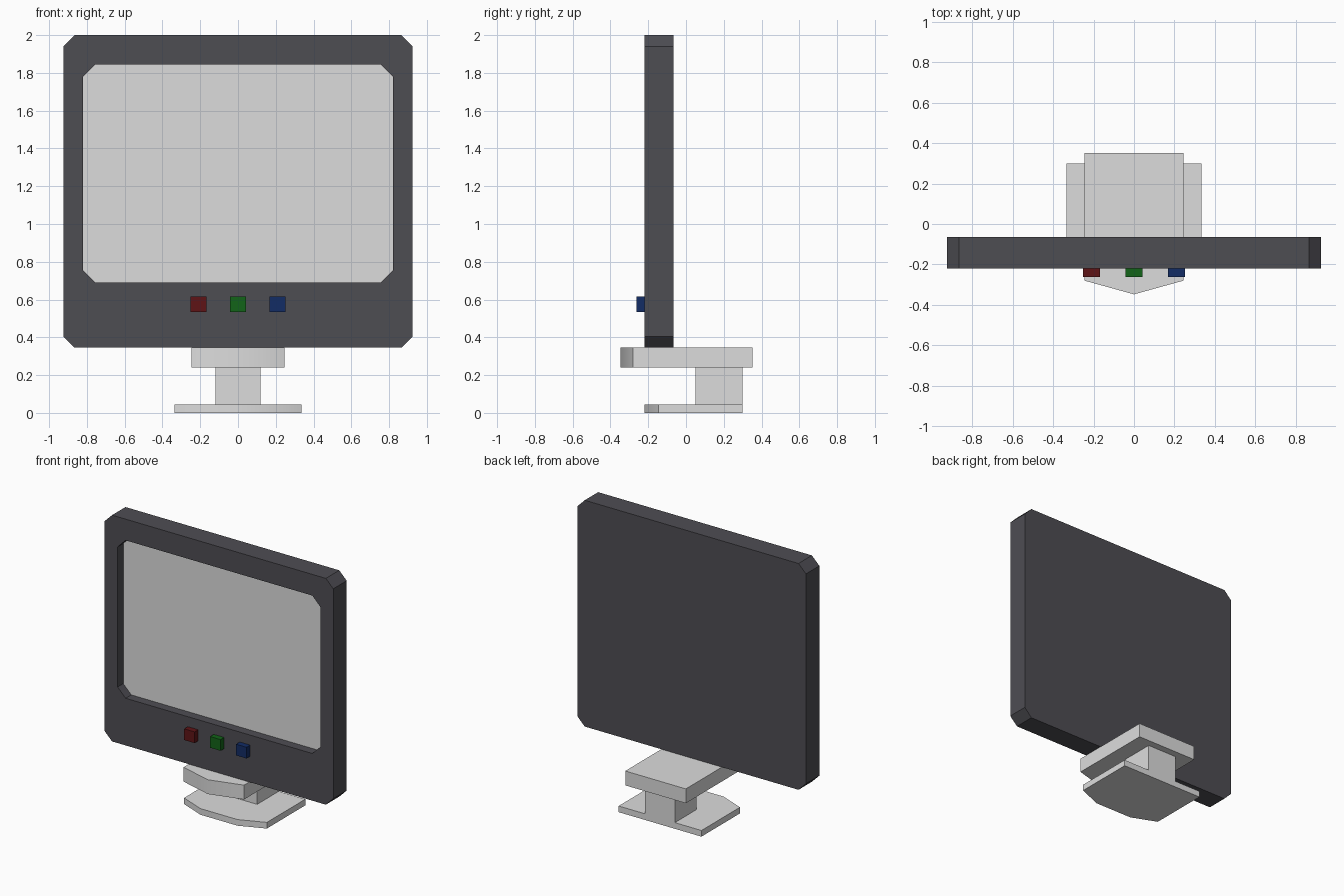
import bpy
import bmesh
from math import radians

cube = bpy.data.objects.get("Cube")
if cube:
    bpy.data.objects.remove(cube, do_unlink=True)


def material(name, rgb):
    mat = bpy.data.materials.new(name)
    mat.use_nodes = True
    mat.diffuse_color = (*rgb, 1)
    mat.node_tree.nodes["Principled BSDF"].inputs["Base Color"].default_value = (*rgb, 1)
    return mat


charcoal = material("charcoal plastic", (0.076, 0.074, 0.086))
grey = material("light grey", (0.72, 0.72, 0.72))
red = material("red", (0.112, 0.007, 0.008))
green = material("green", (0.006, 0.125, 0.009))
blue = material("blue", (0.006, 0.025, 0.13))


def finish(name, bm, *mats):
    bmesh.ops.recalc_face_normals(bm, faces=bm.faces)
    mesh = bpy.data.meshes.new(name)
    bm.to_mesh(mesh)
    bm.free()
    obj = bpy.data.objects.new(name, mesh)
    bpy.context.collection.objects.link(obj)
    for mat in mats:
        mesh.materials.append(mat)
    return obj


def slab(name, outline, z0, z1, mat):
    """Vertical prism over an (x, y) outline."""
    bm = bmesh.new()
    low, high = ([bm.verts.new((x, y, z)) for x, y in outline] for z in (z0, z1))
    bm.faces.new(low)
    bm.faces.new(high)
    bridge(bm, low, high)
    return finish(name, bm, mat)


def bridge(bm, a, b):
    for i in range(len(a)):
        j = (i + 1) % len(a)
        bm.faces.new((a[i], a[j], b[j], b[i]))


def box(name, x0, x1, y0, y1, z0, z1, mat):
    return slab(name, [(x0, y0), (x1, y0), (x1, y1), (x0, y1)], z0, z1, mat)


def clipped_ring(bm, half, z0, z1, cut_x, cut_z, y):
    """Upright rectangle loop with clipped corners."""
    points = [(half - cut_x, z0), (half, z0 + cut_z), (half, z1 - cut_z), (half - cut_x, z1)]
    points += [(-x, z) for x, z in reversed(points)]
    return [bm.verts.new((x, y, z)) for x, z in points]


# Housing with a recessed screen
front, back, recess = -0.22, -0.065, 0.065
bm = bmesh.new()
outer = (0.925, 0.345, 2.0, 0.06, 0.06)
opening = (0.82, 0.69, 1.845, 0.065, 0.065)
rings = [clipped_ring(bm, *outer, back), clipped_ring(bm, *outer, front),
         clipped_ring(bm, *opening, front), clipped_ring(bm, *opening, front + recess)]
for a, b in zip(rings, rings[1:]):
    bridge(bm, a, b)
bm.faces.new(rings[0])
screen = bm.faces.new(rings[-1])
screen.material_index = 1
finish("screen_housing", bm, charcoal, grey)

# Row of buttons
for side, x, mat in (("right", -0.21, red), ("middle", 0, green), ("left", 0.21, blue)):
    box(side + "_button", x - 0.042, x + 0.042, -0.262, front, 0.535, 0.617, mat)

# Stand: pointed support plate, post and curved foot
plate = slab("support_plate", [(-0.245, 0.352), (-0.245, -0.28), (0, -0.348),
                               (0.245, -0.28), (0.245, 0.352)], 0.24, 0.345, grey)
post = box("stand_post", -0.12, 0.12, 0.05, 0.30, 0.045, 0.24, grey)
foot = slab("stand_foot", [(-0.335, 0.30), (-0.335, -0.145), (-0.15, -0.22),
                           (0.15, -0.22), (0.335, -0.145), (0.335, 0.30)], 0, 0.045, grey)

# Soften only the shallow bends on the stand fronts
for obj in (plate, foot):
    bpy.ops.object.select_all(action="DESELECT")
    obj.select_set(True)
    bpy.context.view_layer.objects.active = obj
    bpy.ops.object.shade_smooth_by_angle(angle=radians(35))
